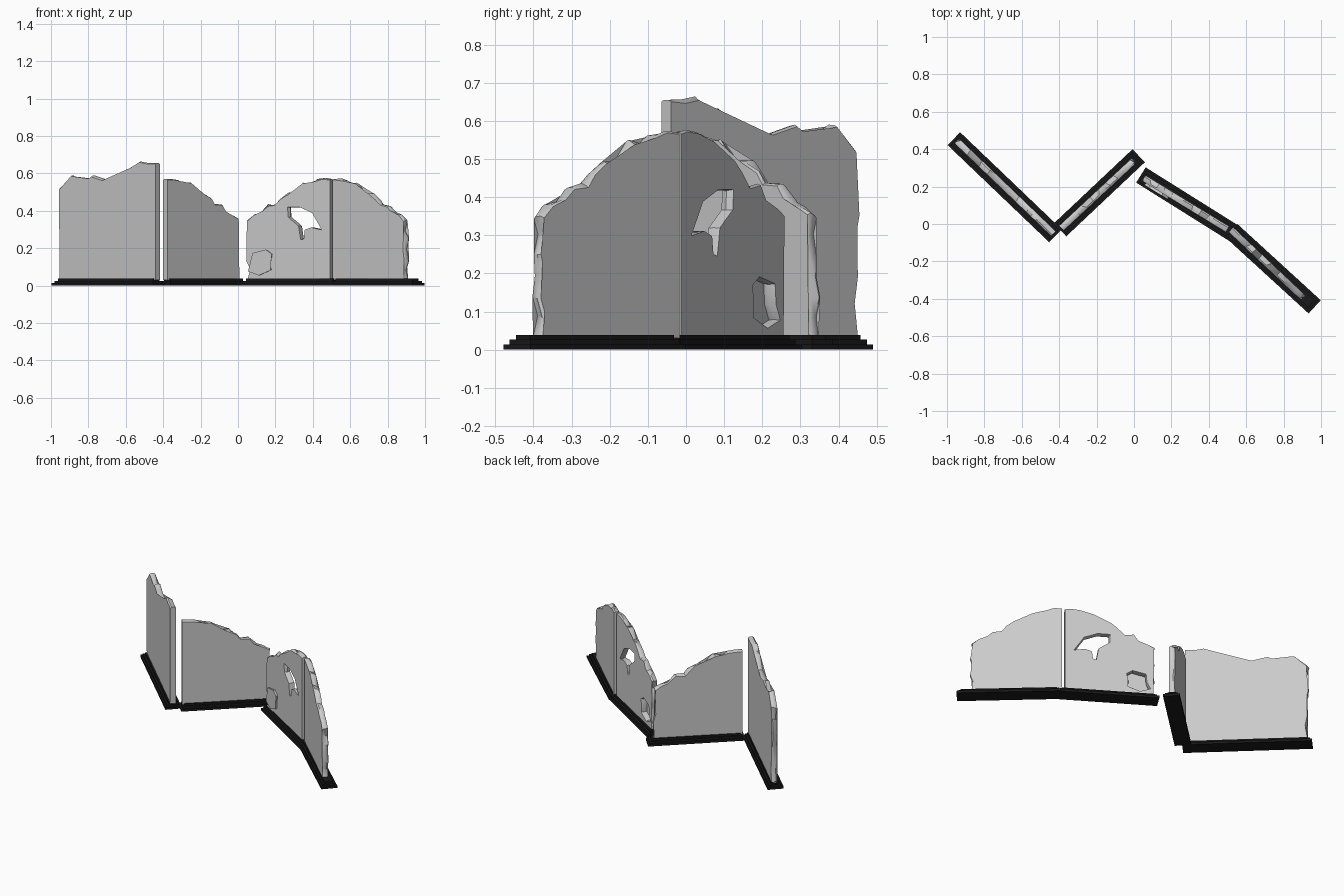
import bpy, bmesh, math, random
from mathutils import Vector, Matrix

if "Cube" in bpy.data.objects:
    bpy.data.objects.remove(bpy.data.objects["Cube"])

random.seed(4)
T = 0.035        # wall thickness
Z0 = 0.03        # wall foot, just inside the plinth

black = bpy.data.materials.new("black")
black.diffuse_color = (0.01, 0.01, 0.01, 1)
black.use_nodes = True
black.node_tree.nodes["Principled BSDF"].inputs["Base Color"].default_value = black.diffuse_color


def frame(a, b):
    """Matrix with local x running from a to b, z up; also the length."""
    d = Vector((b[0] - a[0], b[1] - a[1], 0))
    rot = Matrix.Rotation(math.atan2(d.y, d.x), 4, 'Z')
    return Matrix.Translation((a[0], a[1], 0)) @ rot, d.length


def add_object(name, bm, matrix):
    bmesh.ops.recalc_face_normals(bm, faces=bm.faces)
    me = bpy.data.meshes.new(name)
    bm.to_mesh(me)
    bm.free()
    ob = bpy.data.objects.new(name, me)
    ob.matrix_world = matrix
    bpy.context.collection.objects.link(ob)
    return ob


def loft(rings):
    """Skin closed rings of equal length and cap both ends."""
    bm = bmesh.new()
    rows = [[bm.verts.new(p) for p in r] for r in rings]
    n = len(rows[0])
    for r, s in zip(rows, rows[1:]):
        for i in range(n):
            j = (i + 1) % n
            bm.faces.new((r[i], r[j], s[j], s[i]))
    bm.faces.new(rows[0])
    bm.faces.new(rows[-1])
    bmesh.ops.triangulate(bm, faces=[f for f in bm.faces if len(f.verts) > 4])
    return bm


# Broken outlines, as (fraction from the clean tall end, height)
SLOPE = [(0, .57), (.08, .572), (.17, .565), (.24, .537), (.32, .547),
         (.42, .49), (.52, .497), (.60, .465), (.66, .432), (.76, .43),
         (.84, .388), (.93, .378), (1, .353)]
HIGH = [(0, .655), (.08, .655), (.16, .66), (.215, .63), (.26, .635),
        (.38, .563), (.55, .572), (.68, .585), (.76, .545), (.88, .592), (1, .52)]


def wall(name, tall, low, top):
    m, length = frame(tall, low)
    # ragged outer edge going down to the foot
    steps = 6
    h = top[-1][1]
    edge = [(length + (-.012 if i % 2 else .002), h + (Z0 - h) * i / steps)
            for i in range(1, steps)] + [(length + .003, Z0)]
    pts = [(f * length, z) for f, z in top] + edge
    k = len(top)
    rings = []
    for side in (-1, 1):
        jit = [(random.uniform(-.008, .008), random.uniform(-.006, .006)) for _ in pts]
        pair = []
        for depth, inset in ((T / 2, .005), (T / 4, 0)):
            ring = [(0, side * depth, Z0)]
            for i, (x, z) in enumerate(pts):
                jx, jz = jit[i]
                if i == 0 or i == len(pts) - 1:
                    jx = jz = 0
                if i >= k - 1:
                    x -= inset
                if i < k:
                    z -= inset
                ring.append((x + jx, side * depth, z + jz))
            pair.append(ring)
        rings += pair if side < 0 else pair[::-1]
    return add_object(name, loft(rings), m)


# Wall panels: the three sloping ones share an outline
walls = [
    wall("high_wall", (-.43, -.052), (-.943, .44), HIGH),
    wall("inner_wall", (-.388, -.022), (-.003, .336), SLOPE),
    wall("pierced_wall", (.50, -.028), (.057, .242), SLOPE),
    wall("outer_wall", (.518, -.03), (.90, -.39), SLOPE),
]

# Shell holes through the pierced wall, given as (world x, z)
HOLES = {
    "lower_hole_cutter": [(.10, .17), (.16, .187), (.187, .166), (.18, .125),
                          (.182, .086), (.128, .06), (.08, .08), (.096, .118)],
    "upper_hole_cutter": [(.283, .415), (.34, .415), (.40, .385), (.445, .30),
                          (.395, .312), (.365, .30), (.36, .255), (.345, .25),
                          (.335, .32), (.285, .365)],
}
m, length = frame((.50, -.028), (.057, .242))
for name, pts in HOLES.items():
    cx = sum(p[0] for p in pts) / len(pts)
    cz = sum(p[1] for p in pts) / len(pts)
    rings = []
    for y, s in ((-.03, 1.18), (0, 1.04), (.03, 1.18)):
        rings.append([((.50 - (cx + (x - cx) * s)) / .443 * length, y,
                       cz + (z - cz) * (1 + (s - 1) * .5)) for x, z in pts])
    cutter = add_object(name, loft(rings), m)
    cutter.hide_render = True
    mod = walls[2].modifiers.new(name, 'BOOLEAN')
    mod.operation = 'DIFFERENCE'
    mod.solver = 'EXACT'
    mod.object = cutter

# Bake the holes into the pierced wall, then drop the cutters
dg = bpy.context.evaluated_depsgraph_get()
baked = bpy.data.meshes.new_from_object(walls[2].evaluated_get(dg))
walls[2].modifiers.clear()
walls[2].data = baked
for name in HOLES:
    bpy.data.objects.remove(bpy.data.objects[name])

# Crisp breaks, soft rims
for ob in walls:
    bpy.ops.object.select_all(action='DESELECT')
    ob.select_set(True)
    bpy.context.view_layer.objects.active = ob
    bpy.ops.object.shade_smooth_by_angle(angle=math.radians(35))


# Stepped plinths under each panel
def plinth(name, a, b, width=.096):
    m, length = frame(a, b)
    rings = []
    for z0, z1, inset in ((0, .014, 0), (.014, .026, .011), (.026, .038, .023)):
        w = width / 2 - inset
        for z in (z0, z1):
            rings.append([(inset, -w, z), (length - inset, -w, z),
                          (length - inset, w, z), (inset, w, z)])
    add_object(name, loft(rings), m).data.materials.append(black)


plinth("high_plinth", (-.42, -.063), (-.963, .456))
plinth("inner_plinth", (-.395, -.031), (.025, .365))
plinth("pierced_plinth", (.538, -.052), (.037, .262))
plinth("outer_plinth", (.52, -.035), (.966, -.443))
